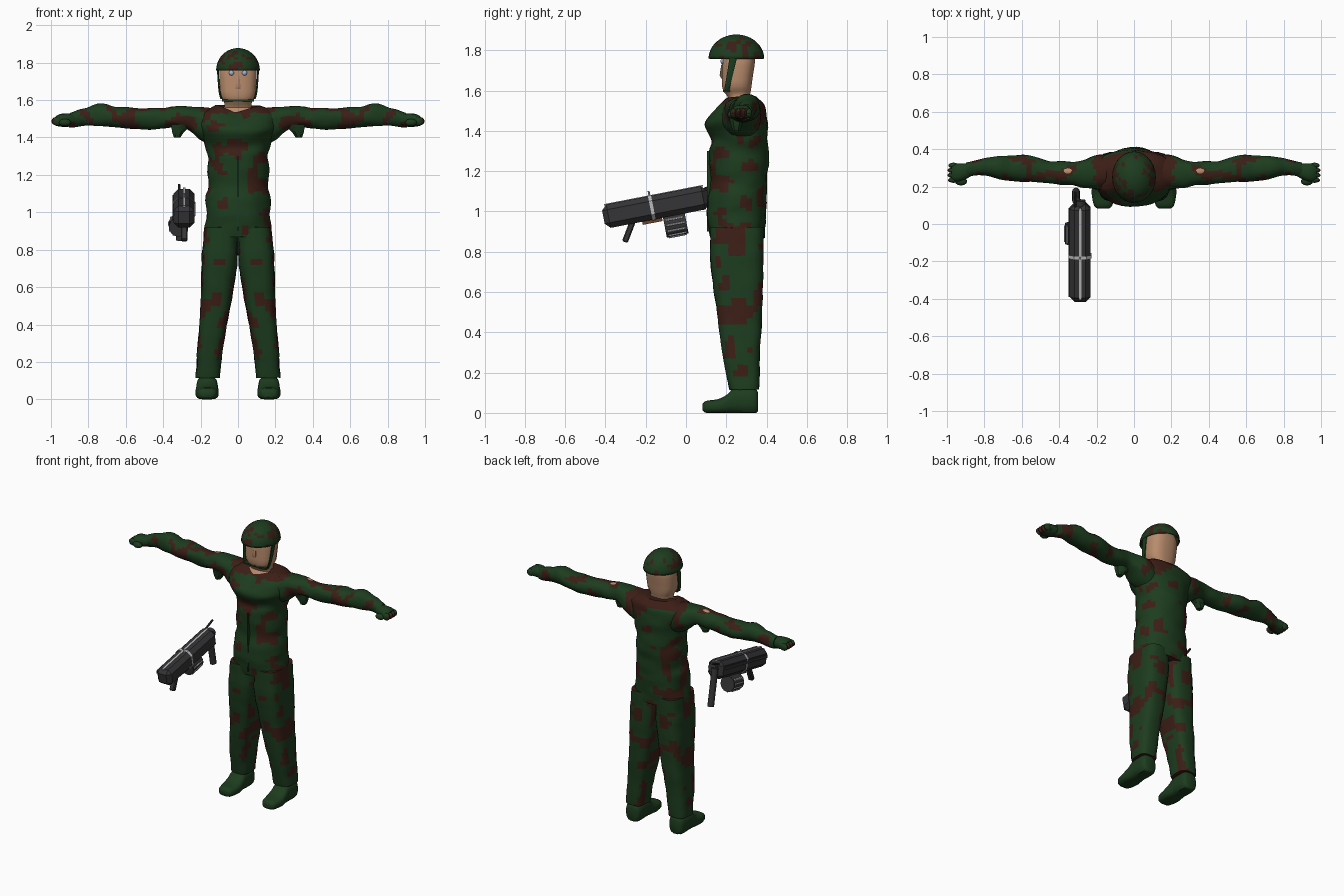
import bpy, bmesh, math
from mathutils import Vector, Matrix, noise

if "Cube" in bpy.data.objects:
    bpy.data.objects.remove(bpy.data.objects["Cube"])


def material(name, rgb):
    m = bpy.data.materials.new(name)
    m.diffuse_color = (*rgb, 1)
    m.use_nodes = True
    m.node_tree.nodes["Principled BSDF"].inputs["Base Color"].default_value = m.diffuse_color
    return m


GREEN = material("green", (0.012, 0.045, 0.013))
BROWN = material("brown", (0.045, 0.013, 0.008))
SKIN = material("skin", (0.48, 0.26, 0.15))
DARK = material("gunmetal", (0.035, 0.035, 0.038))
LIGHT = material("light_metal", (0.5, 0.5, 0.5))
WOOD = material("wood", (0.15, 0.06, 0.02))
EYE = material("eye", (0.35, 0.45, 0.6))


def finish(name, bm, mat, camo=False, mirror=False, angle=40):
    bmesh.ops.recalc_face_normals(bm, faces=bm.faces)
    if camo:
        for f in bm.faces:
            c = f.calc_center_median()
            yoke = c.z > 1.53 and abs(c.x) < 0.2
            if noise.noise(Vector((c.x * 13, c.y * 13, c.z * 11))) > 0.17 or yoke:
                f.material_index = 1
    me = bpy.data.meshes.new(name)
    bm.to_mesh(me)
    bm.free()
    ob = bpy.data.objects.new(name, me)
    bpy.context.collection.objects.link(ob)
    me.materials.append(mat)
    if camo:
        me.materials.append(BROWN)
    bpy.ops.object.select_all(action='DESELECT')
    ob.select_set(True)
    bpy.context.view_layer.objects.active = ob
    bpy.ops.object.shade_smooth_by_angle(angle=math.radians(angle))
    if mirror:
        ob.modifiers.new("Mirror", 'MIRROR')
    return ob


def spline(secs, steps):
    """Catmull-Rom through the section values."""
    out = []
    for i in range(len(secs) - 1):
        p0, p1, p2, p3 = (secs[max(0, min(len(secs) - 1, i + k))] for k in (-1, 0, 1, 2))
        for s in range(steps):
            t = s / steps
            out.append([0.5 * (2 * b + (c - a) * t + (2 * a - 5 * b + 4 * c - d) * t * t
                               + (3 * b - a - 3 * c + d) * t ** 3)
                        for a, b, c, d in zip(p0, p1, p2, p3)])
    return out + [list(secs[-1])]


def loft(name, axis, secs, mat, n=24, steps=4, p=2.4, wrinkle=0, warp=None, **kw):
    """Sections: (position on axis, centre u, half u, centre v, half v)."""
    bm = bmesh.new()
    rings = []
    for t, uc, hu, vc, hv in spline(secs, steps):
        ring = []
        for k in range(n):
            a = 2 * math.pi * (k + 0.5) / n
            c, s = math.cos(a), math.sin(a)
            u = uc + hu * math.copysign(abs(c) ** (2 / p), c)
            v = vc + hv * math.copysign(abs(s) ** (2 / p), s)
            co = Vector({'x': (t, u, v), 'y': (u, t, v), 'z': (u, v, t)}[axis])
            if wrinkle:
                co += wrinkle * noise.noise_vector(Vector((co.x * 12, co.y * 9, co.z * 16)))
            ring.append(bm.verts.new(warp(co) if warp else co))
        rings.append(ring)
    for a, b in zip(rings, rings[1:]):
        for k in range(n):
            bm.faces.new((a[k], a[(k + 1) % n], b[(k + 1) % n], b[k]))
    bm.faces.new(rings[0])
    bm.faces.new(rings[-1])
    return finish(name, bm, mat, **kw)


def ball(name, loc, size, mat, **kw):
    bm = bmesh.new()
    bmesh.ops.create_uvsphere(bm, u_segments=14, v_segments=10, radius=1,
                              matrix=Matrix.Translation(loc) @ Matrix.Diagonal((*size, 1)))
    return finish(name, bm, mat, **kw)


def box(name, mtx, loc, size, mat, bevel=0.0, **kw):
    bm = bmesh.new()
    bmesh.ops.create_cube(bm, size=1, matrix=mtx @ Matrix.Translation(loc) @ Matrix.Diagonal((*size, 1)))
    if bevel:
        bmesh.ops.bevel(bm, geom=bm.edges[:], offset=bevel, segments=1, affect='EDGES')
    return finish(name, bm, mat, angle=25, **kw)


def rod(name, a, b, r, mat, n=12):
    a, b = Vector(a), Vector(b)
    d = b - a
    bm = bmesh.new()
    bmesh.ops.create_cone(bm, cap_ends=True, segments=n, radius1=r, radius2=r, depth=d.length,
                          matrix=Matrix.Translation((a + b) / 2) @ d.to_track_quat('Z', 'Y').to_matrix().to_4x4())
    return finish(name, bm, mat)


# Jacket body, from front and back profile; the collar dips at the front
def collar(co):
    k = max(0, min(1, (co.z - 1.46) / 0.1)) * max(0, min(1, (0.27 - co.y) / 0.08))
    co.z -= 0.045 * k * max(0, 1 - abs(co.x) / 0.11)
    return co


profile = [(0.87, .185, .12, .39), (0.93, .18, .11, .395), (1.0, .17, .102, .40), (1.08, .172, .108, .40),
           (1.14, .16, .12, .40), (1.22, .165, .117, .41), (1.3, .16, .118, .408), (1.36, .175, .125, .405),
           (1.43, .2, .092, .405), (1.48, .22, .115, .40), (1.53, .21, .15, .39), (1.57, .12, .185, .355)]
loft("jacket", 'z', [(z, 0, w, (f + b) / 2, (b - f) / 2) for z, w, f, b in profile], GREEN,
     n=32, p=2.15, wrinkle=0.008, warp=collar, camo=True)
box("jacket_zip", Matrix(), (0, 0.113, 1.1), (0.008, 0.02, 0.4), GREEN)

# Sleeves
loft("sleeve", 'x', [(.12, .27, .10, 1.45, .10), (.2, .275, .095, 1.475, .09), (.26, .27, .08, 1.50, .07),
                     (.33, .27, .065, 1.508, .056), (.45, .278, .06, 1.502, .054), (.55, .295, .07, 1.502, .057),
                     (.65, .298, .066, 1.51, .058), (.75, .305, .06, 1.52, .06), (.83, .302, .05, 1.51, .05),
                     (.9, .288, .042, 1.495, .036)],
     GREEN, n=20, p=2.1, wrinkle=0.012, camo=True, mirror=True)
loft("sleeve_flap", 'z', [(1.40, .325, .018, .25, .02), (1.43, .32, .035, .25, .03), (1.47, .30, .06, .25, .04)],
     GREEN, n=8, steps=2, mirror=True)
ball("shoulder_skin", (.34, .28, 1.545), (.05, .025, .022), SKIN, mirror=True)

# Gloved hands
loft("palm", 'x', [(.87, .29, .035, 1.495, .03), (.91, .28, .045, 1.493, .036), (.95, .275, .05, 1.492, .034),
                   (.975, .275, .042, 1.488, .025)], GREEN, n=14, camo=True, mirror=True)
for i in range(4):
    ball(f"finger_{i + 1}", (.965, .235 + .026 * i, 1.487), (.035 - .004 * abs(i - 1.4), .015, .024),
         GREEN, camo=True, mirror=True)
ball("thumb", (.925, .228, 1.48), (.033, .022, .02), GREEN, camo=True, mirror=True)

# Trousers and shoes
loft("trouser_leg", 'z', [(.115, .163, .064, .288, .073), (.3, .146, .07, .274, .094), (.5, .12, .08, .265, .114),
                          (.75, .098, .096, .253, .132), (.92, .09, .09, .253, .132)],
     GREEN, n=20, steps=7, p=3.2, wrinkle=0.005, camo=True, mirror=True)


def flat_sole(co):
    co.z = max(co.z, 0)
    return co


loft("shoe", 'y', [(.082, .165, .03, .028, .016), (.10, .165, .05, .03, .03), (.16, .165, .062, .033, .036),
                   (.205, .165, .06, .045, .048), (.24, .165, .057, .06, .064), (.31, .165, .057, .06, .066),
                   (.345, .165, .05, .058, .062), (.358, .165, .035, .055, .045)],
     GREEN, n=16, steps=3, p=2.8, warp=flat_sole, mirror=True)

# Head and neck
loft("head", 'z', [(1.43, 0, .1, .255, .08), (1.52, 0, .105, .255, .075), (1.56, 0, .075, .262, .052),
                   (1.59, 0, .076, .255, .066), (1.62, 0, .094, .252, .074), (1.68, 0, .099, .256, .078),
                   (1.76, 0, .1, .262, .083), (1.81, 0, .08, .26, .07)], SKIN, n=16, steps=2, p=2.7)
ball("eye", (.035, .183, 1.745), (.014, .012, .014), EYE, mirror=True)
loft("nose", 'z', [(1.66, 0, .015, .18, .006), (1.675, 0, .014, .178, .012), (1.73, 0, .008, .18, .005)],
     SKIN, n=8, steps=1)

# Helmet: open dome with rim and chin strap
bm = bmesh.new()
bmesh.ops.create_uvsphere(bm, u_segments=28, v_segments=24, radius=1)
bmesh.ops.delete(bm, geom=[v for v in bm.verts if v.co.z < -0.01], context='VERTS')
bmesh.ops.transform(bm, verts=bm.verts,
                    matrix=Matrix.Translation((0, .25, 1.758)) @ Matrix.Diagonal((.117, .138, .12, 1)))
helmet = finish("helmet", bm, GREEN, camo=True)
for f in helmet.data.polygons:
    f.material_index = int(noise.noise(f.center * 28) > 0.25)
solid = helmet.modifiers.new("Thickness", 'SOLIDIFY')
solid.thickness = 0.008
loft("chin_strap_side", 'z', [(1.605, .088, .006, .203, .014), (1.65, .1, .005, .212, .015),
                              (1.765, .108, .005, .235, .02)],
     GREEN, n=8, steps=2, mirror=True)
box("chin_strap_front", Matrix(), (0, .2, 1.597), (.17, .035, .01), GREEN)

# Launcher, tilted upwards to the rear
G = Matrix.Translation((-.288, -.15, 1.022)) @ Matrix.Rotation(math.radians(11), 4, 'X')
box("launcher_body", G, (0, 0, 0), (.112, .53, .118), DARK, bevel=.026)
box("launcher_top_rail", G, (0, 0, .059), (.012, .5, .008), LIGHT)
box("launcher_side_rail", G, (-.057, 0, .015), (.008, .48, .02), DARK)
box("launcher_band", G, (0, -.02, 0), (.122, .04, .126), LIGHT, bevel=.028)
box("launcher_fore_end", G, (0, -.03, -.064), (.04, .1, .022), WOOD)
rod("launcher_sight", G @ Vector((0, -.02, .06)), G @ Vector((0, -.02, .085)), .005, LIGHT, 8)
rod("launcher_muzzle", G @ Vector((0, .25, .015)), G @ Vector((0, .285, .015)), .03, DARK)
rod("launcher_rear_grip", G @ Vector((-.022, .285, .02)), G @ Vector((-.022, .285, -.23)), .021, DARK)
rod("launcher_rear_pin", G @ Vector((-.027, .25, .04)), G @ Vector((-.027, .34, .06)), .007, DARK, 8)
box("launcher_front_grip", G @ Matrix.Translation((0, -.155, -.095)) @ Matrix.Rotation(math.radians(-32), 4, 'X'),
    (0, 0, 0), (.035, .03, .11), DARK, bevel=.006)

# Ribbed drum magazine
drum = Vector((-.03, .08, -.108))
rod("drum_magazine", G @ (drum - Vector((0, .055, 0))), G @ (drum + Vector((0, .055, 0))), .052, DARK, 14)
for i in range(9):
    a = math.radians(140 + i * 32.5)
    off = Vector((math.cos(a) * .052, 0, math.sin(a) * .052))
    rod(f"drum_rib_{i + 1}", G @ (drum + off - Vector((0, .045, 0))),
        G @ (drum + off + Vector((0, .045, 0))), .0055, LIGHT, 6)
